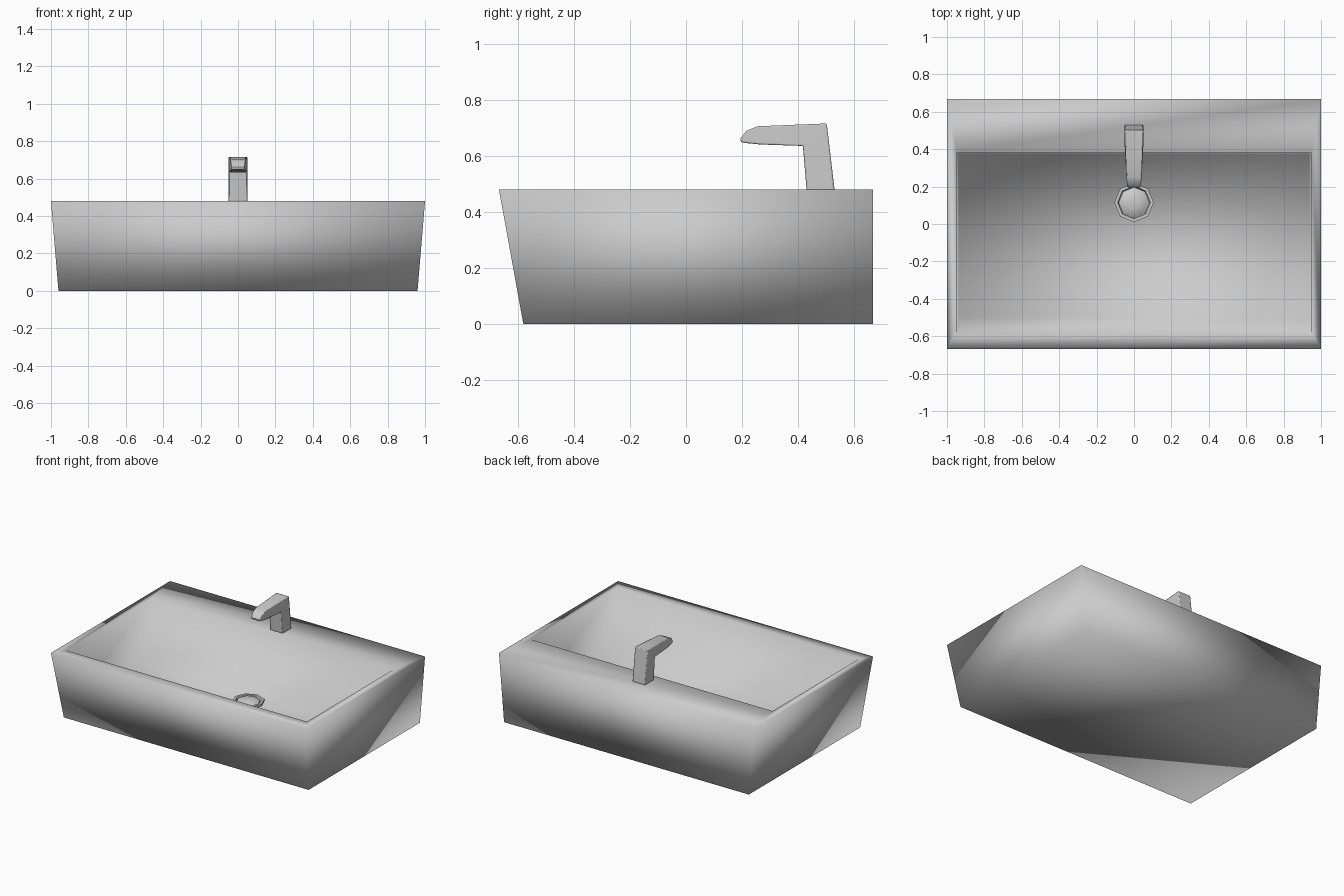
import bpy, bmesh, math

if "Cube" in bpy.data.objects:
    bpy.data.objects.remove(bpy.data.objects["Cube"])


def make_object(name, rings, cap_start=True, cap_end=True):
    """Skin a list of closed rings with quads, optionally capping the ends."""
    bm = bmesh.new()
    loops = [[bm.verts.new(p) for p in ring] for ring in rings]
    n = len(loops[0])
    for a, b in zip(loops, loops[1:]):
        for i in range(n):
            j = (i + 1) % n
            bm.faces.new((a[i], a[j], b[j], b[i]))
    if cap_start:
        bm.faces.new(loops[0][::-1])
    if cap_end:
        bm.faces.new(loops[-1])
    bmesh.ops.recalc_face_normals(bm, faces=bm.faces)
    mesh = bpy.data.meshes.new(name)
    bm.to_mesh(mesh)
    bm.free()
    obj = bpy.data.objects.new(name, mesh)
    bpy.context.collection.objects.link(obj)
    return obj


def shade(obj, angle=None):
    bpy.ops.object.select_all(action='DESELECT')
    obj.select_set(True)
    bpy.context.view_layer.objects.active = obj
    if angle is None:
        bpy.ops.object.shade_smooth()
    else:
        bpy.ops.object.shade_smooth_by_angle(angle=math.radians(angle))


def rect(hx, y0, y1, z):
    return [(-hx, y0, z), (hx, y0, z), (hx, y1, z), (-hx, y1, z)]


# Basin: tapered outside, flat rim with a wide rear ledge, sunken bowl
FLOOR = 0.10
basin = make_object("basin", [
    rect(0.96, -0.58, 0.667, 0),
    rect(1.0, -0.667, 0.667, 0.48),
    rect(0.947, -0.58, 0.382, 0.48),
    rect(0.937, -0.50, 0.375, FLOOR),
])
shade(basin)

# Faucet: rectangular sections swept up the column and along the spout
# (outer y, outer z, inner y, inner z, half width)
sections = [
    (0.53, 0.478, 0.43, 0.478, 0.05),
    (0.502, 0.716, 0.417, 0.636, 0.05),
    (0.255, 0.706, 0.265, 0.641, 0.041),
    (0.215, 0.690, 0.225, 0.645, 0.038),
    (0.194, 0.662, 0.196, 0.649, 0.034),
]
faucet = make_object("faucet", [
    [(-w, yo, zo), (w, yo, zo), (w, yi, zi), (-w, yi, zi)]
    for yo, zo, yi, zi, w in sections])
bevel = faucet.modifiers.new("soft_edges", 'BEVEL')
bevel.width = 0.005
bevel.segments = 2
bevel.limit_method = 'ANGLE'
bevel.angle_limit = math.radians(50)
shade(faucet, 40)


def lathe(name, profile, sides=8, y=0.115):
    """Eight-sided turned part; a profile is (radius, height above floor)."""
    return make_object(name, [
        [(r * math.cos(2 * math.pi * i / sides),
          y + r * math.sin(2 * math.pi * i / sides), FLOOR + h)
         for i in range(sides)] for r, h in profile])


# Drain: raised octagonal collar and a domed stopper inside it
drain_ring = lathe("drain_ring", [
    (0.105, -0.005), (0.105, 0.014), (0.088, 0.014), (0.082, 0.002)])
shade(drain_ring, 30)
drain_stopper = lathe("drain_stopper", [
    (0.078, 0.0), (0.078, 0.008), (0.062, 0.018), (0.035, 0.024), (0.008, 0.026)])
shade(drain_stopper, 50)
